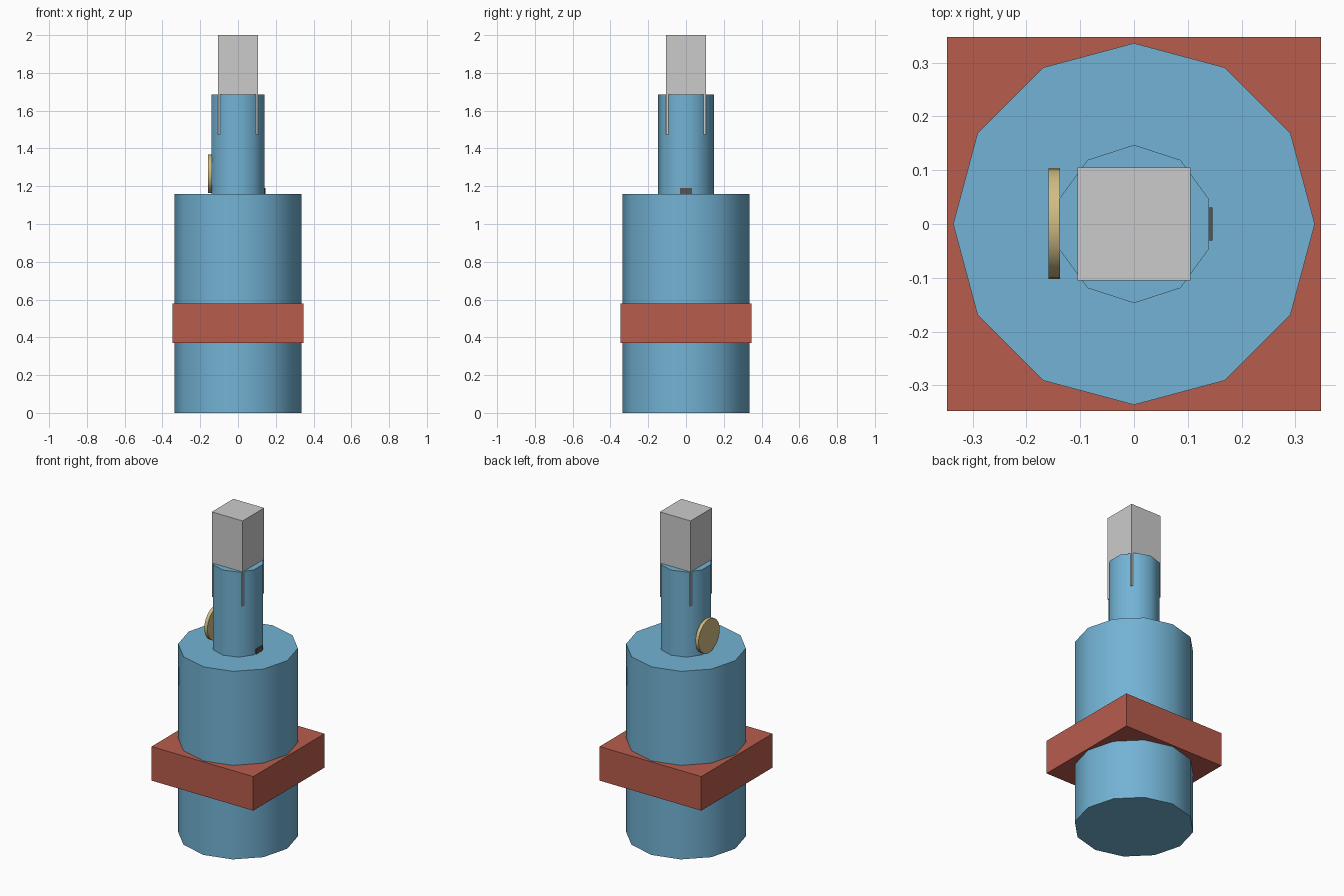
import bpy
from math import pi, radians

if "Cube" in bpy.data.objects:
    bpy.data.objects.remove(bpy.data.objects["Cube"])


def paint(obj, name, rgb):
    mat = bpy.data.materials.get(name) or bpy.data.materials.new(name)
    mat.diffuse_color = (*rgb, 1)
    mat.use_nodes = True
    mat.node_tree.nodes["Principled BSDF"].inputs["Base Color"].default_value = mat.diffuse_color
    obj.data.materials.append(mat)


def box(name, x, y, z):
    """Box from (min, max) ranges on each axis."""
    bpy.ops.mesh.primitive_cube_add(size=1, location=[sum(r) / 2 for r in (x, y, z)])
    obj = bpy.context.object
    obj.name = name
    obj.scale = [r[1] - r[0] for r in (x, y, z)]
    bpy.ops.object.transform_apply(location=False, rotation=False, scale=True)
    return obj


def cylinder(name, sides, radius, depth, loc, rot=(0, 0, 0)):
    bpy.ops.mesh.primitive_cylinder_add(vertices=sides, radius=radius, depth=depth,
                                        location=loc, rotation=rot)
    obj = bpy.context.object
    obj.name = name
    bpy.ops.object.transform_apply(location=False, rotation=True, scale=False)
    bpy.ops.object.shade_smooth_by_angle(angle=radians(40))
    return obj


BLUE = (0.17, 0.45, 0.66)

# Twelve-sided main body and ten-sided neck
body = cylinder("body", 12, 0.336, 1.16, (0, 0, 0.58))
paint(body, "blue", BLUE)
neck = cylinder("neck", 10, 0.147, 0.525, (0, 0, 1.4225))
paint(neck, "blue", BLUE)

# Square band around the body
band = box("band", (-0.347, 0.347), (-0.347, 0.347), (0.37, 0.58))
paint(band, "red", (0.48, 0.107, 0.074))

# Square tip whose corners show through the neck
box("tip", (-0.105, 0.105), (-0.105, 0.105), (1.475, 2.0))

# Round disc on the left of the neck
disc = cylinder("side_disc", 32, 0.103, 0.021, (-0.148, 0.001, 1.266), (0, pi / 2, 0))
paint(disc, "gold", (0.63, 0.5, 0.23))

# Small dark tab at the foot of the neck on the right
tab = box("tab", (0.134, 0.146), (-0.031, 0.031), (1.15, 1.19))
paint(tab, "dark", (0.1, 0.085, 0.08))
